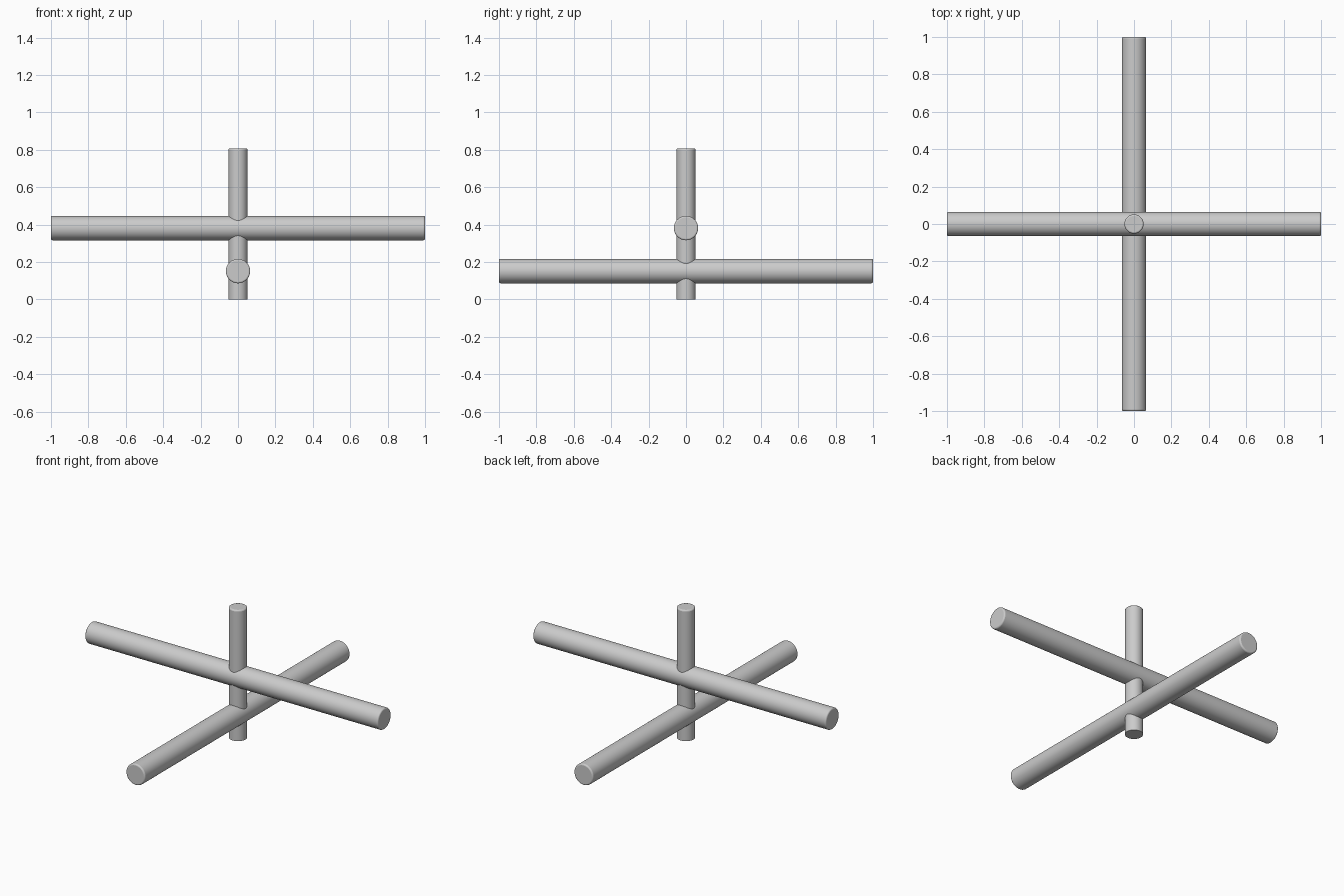
import bpy
import math

cube = bpy.data.objects.get("Cube")
if cube:
    bpy.data.objects.remove(cube, do_unlink=True)

GREY = (0.6, 0.6, 0.6, 1)
grey = bpy.data.materials.new("plain grey")
grey.use_nodes = True
grey.diffuse_color = GREY
grey.node_tree.nodes["Principled BSDF"].inputs["Base Color"].default_value = GREY


def rod(name, radius, length, height, rotation=(0, 0, 0), round_bottom=True):
    """Round bar centred on the z axis, with softened end rims."""
    bpy.ops.mesh.primitive_cylinder_add(
        vertices=64, radius=radius, depth=length,
        location=(0, 0, height), rotation=rotation)
    obj = bpy.context.object
    obj.name = name
    obj.data.materials.append(grey)
    # Bevel only the rims that should be softened
    weights = obj.data.attributes.new("bevel_weight_edge", "FLOAT", "EDGE")
    for edge in obj.data.edges:
        z1, z2 = (obj.data.vertices[i].co.z for i in edge.vertices)
        if z1 * z2 > 0 and (z1 > 0 or round_bottom):
            weights.data[edge.index].value = 1
    bevel = obj.modifiers.new("rim", "BEVEL")
    bevel.limit_method = "WEIGHT"
    bevel.width = 0.008
    bevel.segments = 3
    bpy.ops.object.shade_smooth_by_angle(angle=math.radians(35))


# Upright post, flat at the foot
rod("upright_post", 0.051, 0.807, 0.4035, round_bottom=False)

# Two crossing bars, the left-right one above the front-back one
rod("upper_crossbar", 0.065, 2, 0.381, (0, math.pi / 2, 0))
rod("lower_crossbar", 0.065, 2, 0.151, (math.pi / 2, 0, 0))
